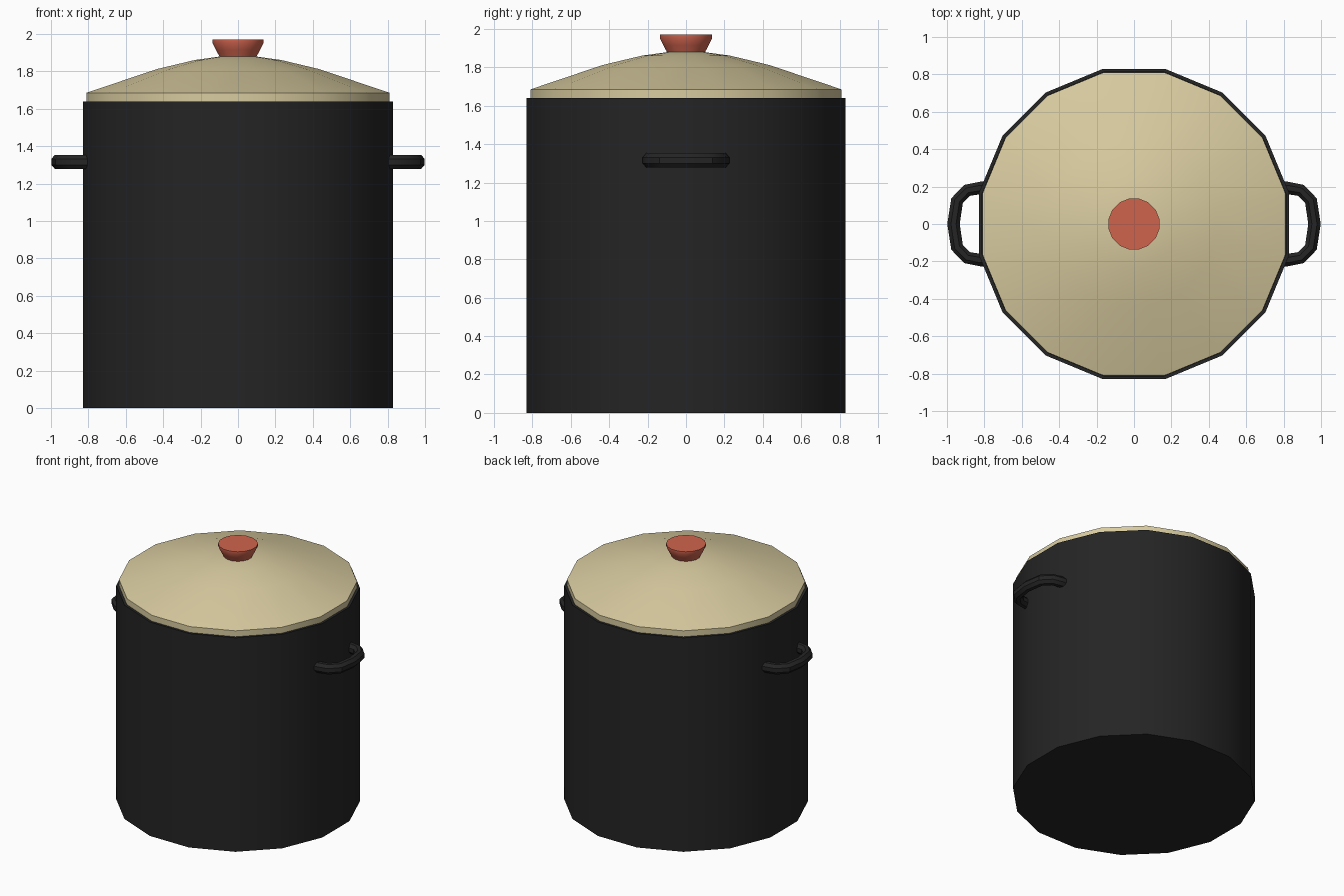
import bpy, bmesh, math
from mathutils import Vector

if "Cube" in bpy.data.objects:
    bpy.data.objects.remove(bpy.data.objects["Cube"])

SIDES = 16
FLAT = math.cos(math.pi / SIDES)  # profile radii are measured to the flats


def material(name, rgb):
    m = bpy.data.materials.new(name)
    m.diffuse_color = (*rgb, 1)
    m.use_nodes = True
    m.node_tree.nodes["Principled BSDF"].inputs["Base Color"].default_value = m.diffuse_color
    return m


BLACK = material("black enamel", (0.018, 0.018, 0.018))
CREAM = material("cream lid", (0.69, 0.60, 0.35))
CORAL = material("coral knob", (0.63, 0.127, 0.076))


def finish(bm, name, mat):
    bmesh.ops.recalc_face_normals(bm, faces=bm.faces)
    me = bpy.data.meshes.new(name)
    bm.to_mesh(me)
    bm.free()
    ob = bpy.data.objects.new(name, me)
    bpy.context.collection.objects.link(ob)
    me.materials.append(mat)
    bpy.ops.object.select_all(action='DESELECT')
    ob.select_set(True)
    bpy.context.view_layer.objects.active = ob
    bpy.ops.object.shade_smooth_by_angle(angle=math.radians(35))
    return ob


def skin(bm, rings):
    """Join consecutive vertex loops and cap both ends."""
    loops = [[bm.verts.new(p) for p in r] for r in rings]
    n = len(loops[0])
    for a, b in zip(loops, loops[1:]):
        for i in range(n):
            j = (i + 1) % n
            bm.faces.new((a[i], a[j], b[j], b[i]))
    bm.faces.new(loops[0])
    bm.faces.new(loops[-1])


def turned(name, profile, mat):
    """Sixteen-sided turned part from (radius to flat, z) points."""
    bm = bmesh.new()
    angles = [(i + 0.5) * 2 * math.pi / SIDES for i in range(SIDES)]
    skin(bm, [[(r / FLAT * math.cos(a), r / FLAT * math.sin(a), z) for a in angles]
              for r, z in profile])
    return finish(bm, name, mat)


# Pot: outer wall, thin rim, inner wall and floor
turned("pot_body", [(0.83, 0), (0.83, 1.64), (0.812, 1.64), (0.81, 0.03)], BLACK)

# Domed lid sitting just inside the rim
turned("lid", [(0.811, 1.61), (0.811, 1.685), (0.435, 1.812),
               (0.23, 1.861), (0.10, 1.879)], CREAM)

# Flared knob
turned("lid_knob", [(0.095, 1.87), (0.102, 1.885), (0.118, 1.915),
                    (0.136, 1.952), (0.136, 1.97)], CORAL)

# Side handles: octagonal bar swept along a bent path
half = [(0.78, 0.193), (0.82, 0.193), (0.892, 0.180), (0.946, 0.125)]
path = [Vector((x, -y, 1.316)) for x, y in half] + [Vector((0.965, 0, 1.316))]
path += [Vector((x, y, 1.316)) for x, y in reversed(half)]


def handle(name, side):
    bm = bmesh.new()
    rings = []
    for i, p in enumerate(path):
        t = (path[min(i + 1, len(path) - 1)] - path[max(i - 1, 0)]).normalized()
        out = Vector((t.y, -t.x, 0))
        ring = []
        for k in range(8):
            a = (k + 0.5) * math.pi / 4
            v = p + out * 0.036 * math.cos(a) + Vector((0, 0, 0.041 * math.sin(a)))
            ring.append((v.x * side, v.y, v.z))
        rings.append(ring)
    skin(bm, rings)
    return finish(bm, name, BLACK)


handle("right_handle", 1)
handle("left_handle", -1)
